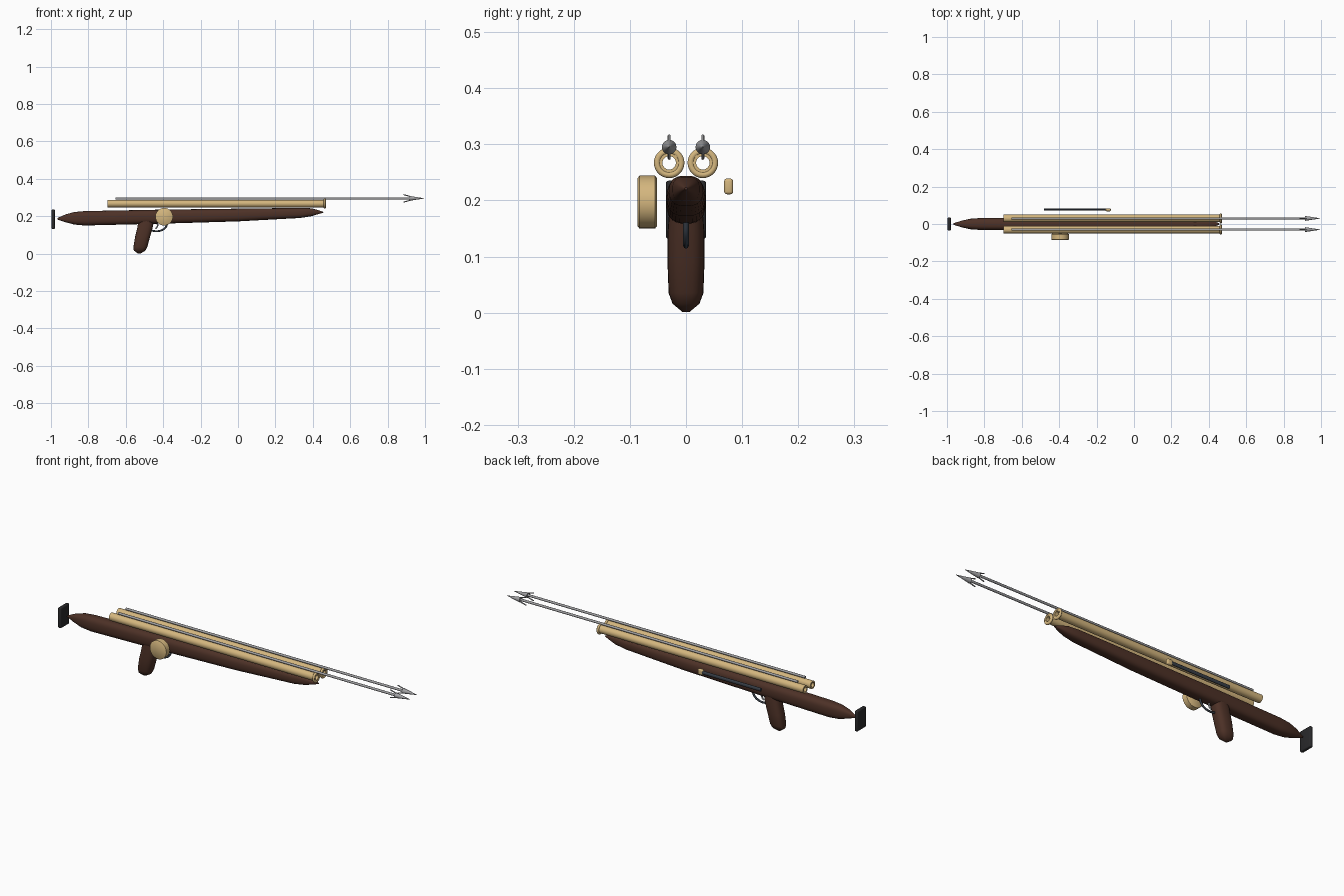
import bpy, bmesh, math
from mathutils import Vector

cube = bpy.data.objects.get("Cube")
if cube:
    bpy.data.objects.remove(cube, do_unlink=True)


def material(name, rgb, rough=0.5):
    m = bpy.data.materials.new(name)
    m.use_nodes = True
    m.diffuse_color = (*rgb, 1)
    bsdf = next(n for n in m.node_tree.nodes if n.type == 'BSDF_PRINCIPLED')
    bsdf.inputs["Base Color"].default_value = (*rgb, 1)
    bsdf.inputs["Roughness"].default_value = rough
    return m


WOOD = material("dark wood", (0.075, 0.031, 0.02))
BRASS = material("pale brass", (0.66, 0.47, 0.21))
STEEL = material("steel", (0.36, 0.36, 0.37))
RUBBER = material("black rubber", (0.022, 0.022, 0.024))
BLUED = material("blued metal", (0.04, 0.05, 0.065))
X, Y, Z = Vector((1, 0, 0)), Vector((0, 1, 0)), Vector((0, 0, 1))


def finish(name, bm, mat, angle=40):
    bmesh.ops.recalc_face_normals(bm, faces=bm.faces)
    mesh = bpy.data.meshes.new(name)
    bm.to_mesh(mesh)
    bm.free()
    ob = bpy.data.objects.new(name, mesh)
    bpy.context.collection.objects.link(ob)
    mesh.materials.append(mat)
    bpy.ops.object.select_all(action='DESELECT')
    ob.select_set(True)
    bpy.context.view_layer.objects.active = ob
    bpy.ops.object.shade_smooth_by_angle(angle=math.radians(angle))
    return ob


def loft(name, sections, u, v, mat, sides=24, power=1.0, closed=False):
    """Skin oval rings; each section is (centre, half size along u, along v)."""
    bm = bmesh.new()
    rings = []
    for c, a, b in sections:
        ring = []
        for i in range(sides):
            t = math.tau * i / sides
            cs, sn = math.cos(t), math.sin(t)
            p = Vector(c) + u * math.copysign(abs(cs) ** power, cs) * a
            ring.append(bm.verts.new(p + v * math.copysign(abs(sn) ** power, sn) * b))
        rings.append(ring)
    pairs = list(zip(rings, rings[1:]))
    if closed:
        pairs.append((rings[-1], rings[0]))
    for r, s in pairs:
        for i in range(sides):
            j = (i + 1) % sides
            bm.faces.new((r[i], r[j], s[j], s[i]))
    if not closed:
        bm.faces.new(rings[0])
        bm.faces.new(rings[-1])
    return finish(name, bm, mat)


def lathe(name, y, z, profile, mat, sides=24, closed=False):
    """Turned part along x; profile holds (x, radius)."""
    return loft(name, [((x, y, z), r, r) for x, r in profile], Y, Z, mat, sides, 1, closed)


def box(name, centre, size, mat, bevel):
    bm = bmesh.new()
    bmesh.ops.create_cube(bm, size=1)
    for vert in bm.verts:
        vert.co = Vector(centre) + Vector([p * s for p, s in zip(vert.co, size)])
    bmesh.ops.bevel(bm, geom=bm.edges[:], offset=bevel, segments=3, profile=0.5, affect='EDGES')
    return finish(name, bm, mat)


def rod(name, points, radius, mat):
    """Round wire through the given points."""
    cu = bpy.data.curves.new(name, 'CURVE')
    cu.dimensions = '3D'
    cu.bevel_depth, cu.bevel_resolution, cu.use_fill_caps = radius, 2, True
    sp = cu.splines.new('BEZIER')
    sp.bezier_points.add(len(points) - 1)
    for bp, p in zip(sp.bezier_points, points):
        bp.co = p
        bp.handle_left_type = bp.handle_right_type = 'AUTO'
    cu.materials.append(mat)
    ob = bpy.data.objects.new(name, cu)
    bpy.context.collection.objects.link(ob)


# Wooden stock: x, bottom, top, half width
stock = [(-0.965, 0.182, 0.19, 0.004), (-0.92, 0.167, 0.21, 0.018),
         (-0.875, 0.155, 0.222, 0.028), (-0.82, 0.15, 0.227, 0.032),
         (-0.4, 0.16, 0.235, 0.035), (0.0, 0.172, 0.24, 0.034),
         (0.33, 0.19, 0.244, 0.03), (0.39, 0.199, 0.242, 0.024),
         (0.43, 0.211, 0.232, 0.014), (0.457, 0.219, 0.223, 0.003)]
loft("stock", [((x, 0, (lo + hi) / 2), w, (hi - lo) / 2) for x, lo, hi, w in stock],
     Y, Z, WOOD, 28, 0.75)

# Shoulder pad
box("shoulder_pad", (-0.988, 0, 0.183), (0.018, 0.072, 0.105), RUBBER, 0.006)

# Pistol grip, leaning back towards the bottom: x, z, half length, half width
grip = [(-0.49, 0.18, 0.042, 0.03), (-0.497, 0.14, 0.041, 0.033),
        (-0.51, 0.09, 0.04, 0.033), (-0.522, 0.035, 0.037, 0.031),
        (-0.526, 0.016, 0.031, 0.024), (-0.528, 0.001, 0.008, 0.006)]
loft("grip", [((x, 0, z), a, b) for x, z, a, b in grip], X, Y, WOOD, 24, 0.75)

# Trigger and its guard
rod("trigger_guard", [(-0.375, 0, 0.17), (-0.39, 0, 0.137), (-0.425, 0, 0.12),
                      (-0.475, 0, 0.125)], 0.005, BLUED)
rod("trigger", [(-0.435, 0, 0.17), (-0.43, 0, 0.15), (-0.44, 0, 0.132)], 0.004, STEEL)

# Line reel on the right side
reel = [(-0.086, 0.043), (-0.083, 0.047), (-0.055, 0.047), (-0.052, 0.043)]
loft("line_reel", [((-0.395, y, 0.197), r, r) for y, r in reel], X, Z, BRASS, 32)

# Twin barrels, muzzle rings and spears
for side, y in (("right", -0.03), ("left", 0.03)):
    lathe(side + "_barrel", y, 0.267,
          [(-0.697, 0.012), (-0.697, 0.02), (0.468, 0.02), (0.468, 0.012)], BRASS, 24, True)
    ring = [(0.464 + 0.006 * math.cos(math.tau * k / 10),
             0.0215 + 0.006 * math.sin(math.tau * k / 10)) for k in range(10)]
    lathe(side + "_muzzle_ring", y, 0.267, ring, BRASS, 28, True)
    lathe(side + "_spear_shaft", y, 0.295, [(-0.655, 0.006), (0.93, 0.006)], STEEL, 12)
    lathe(side + "_spear_head", y, 0.295, [(0.915, 0.013), (0.995, 0.0008)], STEEL, 20)
    for label, s in (("upper", 1), ("lower", -1)):
        rod(f"{side}_{label}_barb", [(0.94, y, 0.295 + s * 0.005),
                                     (0.885, y, 0.295 + s * 0.02)], 0.0028, STEEL)

# Charging rod with brass knob along the left side
loft("side_rod", [((x, 0.078, 0.225), 0.006, 0.009) for x in (-0.48, -0.14)], Y, Z, BLUED, 16)
box("side_rod_knob", (-0.138, 0.076, 0.225), (0.028, 0.016, 0.028), BRASS, 0.005)
